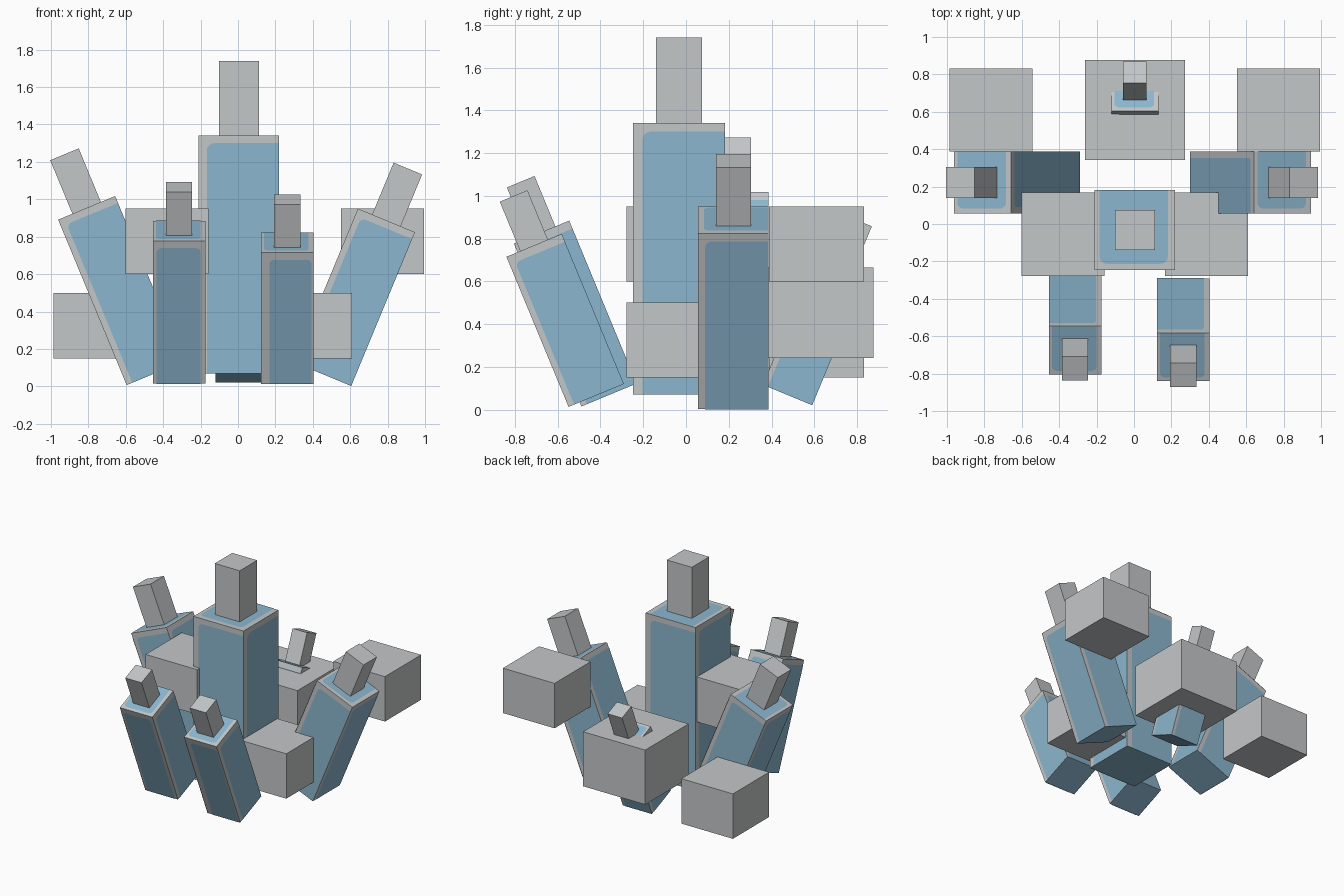
import bpy, bmesh, math
from mathutils import Matrix, Vector

if "Cube" in bpy.data.objects:
    bpy.data.objects.remove(bpy.data.objects["Cube"], do_unlink=True)


def material(name, rgb):
    m = bpy.data.materials.new(name)
    m.use_nodes = True
    m.diffuse_color = (*rgb, 1)
    m.node_tree.nodes["Principled BSDF"].inputs["Base Color"].default_value = (*rgb, 1)
    return m


GREY = material("pale grey", (0.55, 0.57, 0.58))
BLUE = material("soft blue", (0.26, 0.47, 0.62))
TILT = math.radians(22.5)
PLATE = 0.002


def box(bm, width, depth, z0, z1):
    """Box centred on the local z axis."""
    m = Matrix.Translation((0, 0, (z0 + z1) / 2)) @ Matrix.Diagonal((width, depth, z1 - z0, 1))
    return bmesh.ops.create_cube(bm, size=1, matrix=m)["verts"]


def finish(name, bm, matrix):
    mesh = bpy.data.meshes.new(name)
    bm.to_mesh(mesh)
    bm.free()
    mesh.materials.append(GREY)
    mesh.materials.append(BLUE)
    ob = bpy.data.objects.new(name, mesh)
    ob.matrix_world = matrix
    bpy.context.collection.objects.link(ob)
    return ob


def panel_outline(u0, u1, v0, v1, r_left, r_right):
    """Rectangle with rounded upper corners, counter-clockwise."""
    pts = [(u0, v0), (u1, v0)]
    for cu, r, start in ((u1 - r_right, r_right, 0), (u0 + r_left, r_left, 90)):
        steps = 4 if r else 0
        for i in range(steps + 1):
            a = math.radians(start + 90 * i / 4)
            pts.append((cu + r * math.cos(a), v1 - r + r * math.sin(a)))
    return pts


def add_panel(bm, pts, place):
    face = bm.faces.new([bm.verts.new(place(u, v)) for u, v in pts])
    face.material_index = 1


def bottle(name, base, width, length, cap_length, rotation=Matrix(), front=None):
    """Square grey bottle with blue panels, a blue underside and a grey cap."""
    h = width / 2
    r = width * 0.09
    matrix = Matrix.Translation(base) @ rotation
    bm = bmesh.new()
    box(bm, width, width, 0, length)
    bm.normal_update()
    for f in bm.faces:
        if f.normal.z < -0.5:
            f.material_index = 1
    # side panels, one for each direction
    for k in range(4):
        left, right = front if front and k == 0 else (width * 0.1, 0)
        spin = Matrix.Rotation(k * math.pi / 2, 3, 'Z')
        pts = panel_outline(-h + left, h - right, 0, length - 0.04, r, r if right else 0)
        add_panel(bm, pts, lambda u, v: spin @ Vector((u, -h - PLATE, v)))
    # top panel, open towards the back
    pts = panel_outline(-h + width * 0.09, h - width * 0.06, -h, h - width * 0.08, r, r)
    add_panel(bm, pts, lambda u, v: Vector((-u, -v, length + PLATE)))
    finish(name + "_body", bm, matrix)
    # cap
    bm = bmesh.new()
    box(bm, width / 2, width / 2, length, length + cap_length)
    finish(name + "_cap", bm, matrix)


def crate(name, x, y, z0, width, height):
    bm = bmesh.new()
    box(bm, width, width, 0, height)
    finish(name, bm, Matrix.Translation((x, y, z0)))


def lean(sign, axis):
    return Matrix.Rotation(sign * TILT, 4, axis)


# tall upright bottle
bottle("center_bottle", (0.005, -0.032, 0.07), 0.43, 1.27, 0.40)

# bottles leaning outwards
bottle("front_left_bottle", (0.263, -0.42, 0.066), 0.28, 0.76, 0.25, lean(1, 'X'), (0.045, 0.01))
bottle("front_right_bottle", (-0.315, -0.36, 0.068), 0.28, 0.825, 0.255, lean(1, 'X'), (0.02, 0.025))
bottle("left_bottle", (0.453, 0.222, 0.065), 0.33, 0.89, 0.30, lean(1, 'Y'))
bottle("right_bottle", (-0.443, 0.222, 0.07), 0.33, 0.957, 0.31, lean(-1, 'Y'))
bottle("back_bottle", (0.005, 0.475, 0.068), 0.25, 0.64, 0.24, lean(-1, 'X'))

# plain blocks between the bottles
crate("right_front_block", -0.38, -0.055, 0.60, 0.445, 0.35)
crate("left_front_block", 0.388, -0.055, 0.15, 0.445, 0.35)
crate("right_back_block", -0.765, 0.61, 0.15, 0.445, 0.35)
crate("left_back_block", 0.773, 0.61, 0.60, 0.445, 0.35)
crate("back_block", 0.005, 0.61, 0.24, 0.535, 0.425)
